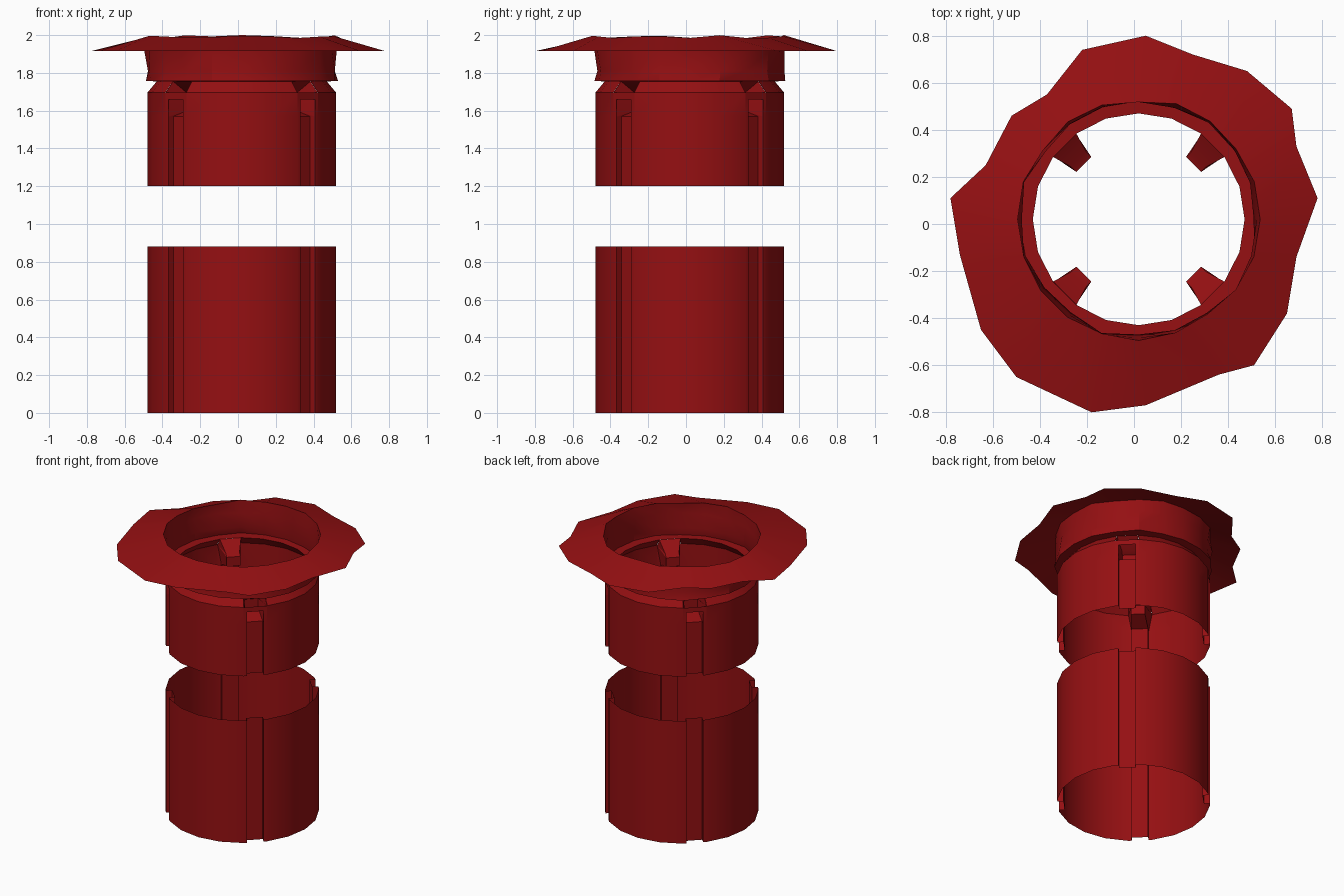
import bpy, bmesh, math, random
from mathutils import Vector

if "Cube" in bpy.data.objects:
    bpy.data.objects.remove(bpy.data.objects["Cube"])

random.seed(4)
N = 20                       # sides of the tube
C = 0.02                     # tube axis offset from the brim centre
R = 0.5
MID = R * math.cos(math.radians(9))   # facet apothem
GROOVES = (2, 7, 12, 17)     # facets holding the four grooves

red = bpy.data.materials.new("red")
red.diffuse_color = (0.3, 0.005, 0.006, 1)
red.use_nodes = True
red.node_tree.nodes["Principled BSDF"].inputs["Base Color"].default_value = red.diffuse_color


def ring_pt(i, r, z):
    a = 2 * math.pi * i / N
    return Vector((C + r * math.cos(a), C + r * math.sin(a), z))


def facet_pt(i, r, t, z):
    """Point in the local frame of facet i: r outward, t sideways."""
    a = 2 * math.pi * (i + 0.5) / N
    return Vector((C + r * math.cos(a) - t * math.sin(a),
                   C + r * math.sin(a) + t * math.cos(a), z))


def build(name, polys):
    bm = bmesh.new()
    for p in polys:
        bm.faces.new([bm.verts.new(v) for v in p])
    bmesh.ops.remove_doubles(bm, verts=bm.verts, dist=0.0005)
    bmesh.ops.recalc_face_normals(bm, faces=bm.faces)
    me = bpy.data.meshes.new(name)
    bm.to_mesh(me)
    bm.free()
    me.materials.append(red)
    ob = bpy.data.objects.new(name, me)
    bpy.context.collection.objects.link(ob)
    bpy.ops.object.select_all(action='DESELECT')
    bpy.context.view_layer.objects.active = ob
    ob.select_set(True)
    bpy.ops.object.shade_smooth_by_angle(angle=math.radians(25))


def loft(path0, path1):
    return [(path0[k], path1[k], path1[k + 1], path0[k + 1]) for k in range(len(path0) - 1)]


def section(i, z, depth=0.455, w=0.055):
    """Facet cross-section with an inward channel."""
    return [ring_pt(i, R, z), facet_pt(i, MID, -w, z), facet_pt(i, depth, -w, z),
            facet_pt(i, depth, w, z), facet_pt(i, MID, w, z), ring_pt(i + 1, R, z)]


def wall(z0, z1):
    polys = []
    for i in range(N):
        if i in GROOVES:
            polys += loft(section(i, z0), section(i, z1))
        else:
            polys.append((ring_pt(i, R, z0), ring_pt(i + 1, R, z0),
                          ring_pt(i + 1, R, z1), ring_pt(i, R, z1)))
    return polys


# lower tube
build("lower_tube", wall(0, 0.88))

# upper tube: grooved wall, plain band, tapered shoulder with notches
upper = wall(1.2, 1.57)
for i in range(N):
    if i in GROOVES:
        s0, s1 = section(i, 1.57), section(i, 1.66)
        upper += [(s0[0], s0[1], s1[1], s1[0]), (s0[4], s0[5], s1[5], s1[4])]
        upper.append((ring_pt(i, R, 1.66), ring_pt(i + 1, R, 1.66),
                      ring_pt(i + 1, R, 1.695), ring_pt(i, R, 1.695)))
    else:
        upper.append((ring_pt(i, R, 1.57), ring_pt(i + 1, R, 1.57),
                      ring_pt(i + 1, R, 1.695), ring_pt(i, R, 1.695)))
        upper.append((ring_pt(i, R, 1.695), ring_pt(i + 1, R, 1.695),
                      ring_pt(i + 1, 0.45, 1.755), ring_pt(i, 0.45, 1.755)))
build("upper_tube", upper)

# inner latches behind the grooves
latch = [(0.455, 0.055, 1.57), (0.33, 0.045, 1.61), (0.33, 0.045, 1.675),
         (0.36, 0.045, 1.69), (0.444, 0.07, 1.755)]
polys = []
for i in GROOVES:
    left = [facet_pt(i, r, -w, z) for r, w, z in latch]
    right = [facet_pt(i, r, w, z) for r, w, z in latch]
    polys += loft(left, right)
    for side, s in ((left, -1), (right, 1)):
        low = facet_pt(i, MID, s * 0.055, 1.57)
        high = facet_pt(i, MID, s * 0.077, 1.695)
        polys += [(low, side[0], side[1]), (low, side[1], side[2], high),
                  (high, side[2], side[3]), (high, side[3], side[4])]
build("latches", polys)

# ragged collar and flared brim
brim = [(.78, .11), (.69, .33), (.67, .49), (.48, .65), (.25, .72), (.05, .80), (-.22, .74),
        (-.37, .55), (-.52, .46), (-.63, .25), (-.78, .11), (-.74, -.13), (-.65, -.45),
        (-.50, -.65), (-.18, -.80), (.05, -.77), (.36, -.64), (.51, -.60), (.65, -.38), (.69, -.14)]
rings = []
for r, z, jr, jz in ((0.45, 1.755, 0, 0), (0.51, 1.757, .01, 0), (0.503, 1.81, .015, 0),
                     (0.507, 1.91, .01, 0), (0.507, 1.992, .01, .008)):
    ring = [ring_pt(i, r + random.uniform(-jr, jr), z + random.uniform(-jz, jz)) for i in range(N)]
    rings.append(ring + ring[:1])
rings[-1][5].z = 2.0
edge = [Vector((x, y, 1.915)) for x, y in brim]
rings.append(edge + edge[:1])
build("collar", [p for a, b in zip(rings[:4], rings[1:5]) for p in loft(a, b)])
build("brim", loft(rings[4], rings[5]))
